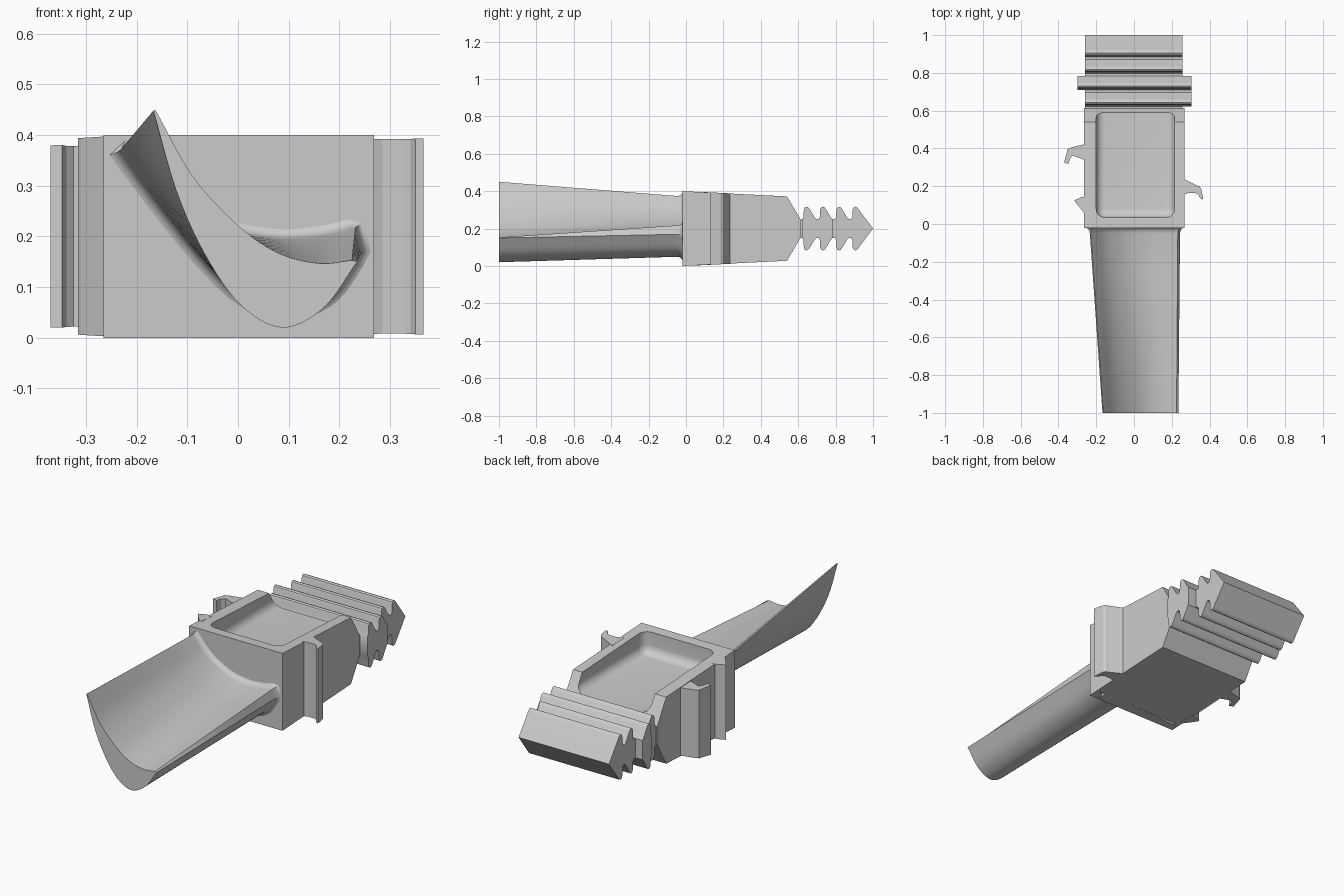
import bpy, bmesh
from mathutils import Vector

if "Cube" in bpy.data.objects:
    bpy.data.objects.remove(bpy.data.objects["Cube"])

MID = 0.2  # mid height of the platform and root


def finish(name, bm, smooth=False):
    bmesh.ops.recalc_face_normals(bm, faces=bm.faces)
    me = bpy.data.meshes.new(name)
    bm.to_mesh(me)
    bm.free()
    ob = bpy.data.objects.new(name, me)
    bpy.context.collection.objects.link(ob)
    bpy.ops.object.select_all(action='DESELECT')
    ob.select_set(True)
    bpy.context.view_layer.objects.active = ob
    if smooth:
        bpy.ops.object.shade_smooth_by_angle(angle=0.6)
    return ob


def prism(name, lower, upper, smooth=False):
    bm = bmesh.new()
    a = [bm.verts.new(p) for p in lower]
    b = [bm.verts.new(p) for p in upper]
    n = len(a)
    for i in range(n):
        bm.faces.new((a[i], a[(i + 1) % n], b[(i + 1) % n], b[i]))
    bm.faces.new(a[::-1])
    bm.faces.new(b)
    return finish(name, bm, smooth)


def along_x(name, half, x0, x1, smooth=False):
    # half profile of (y, half thickness), mirrored about mid height
    pts = [(y, MID + t) for y, t in half]
    pts += [(y, MID - t) for y, t in reversed(half) if t > 0]
    return prism(name, [(x0, y, z) for y, z in pts], [(x1, y, z) for y, z in pts], smooth)


def spline(pts, n):
    p = [Vector(q) for q in pts]
    p = [2 * p[0] - p[1]] + p + [2 * p[-1] - p[-2]]
    out = []
    for k in range(n + 1):
        f = k / n * (len(p) - 3)
        i = min(int(f), len(p) - 4)
        t = f - i
        a, b, c, d = p[i:i + 4]
        out.append(0.5 * (2 * b + (c - a) * t + (2 * a - 5 * b + 4 * c - d) * t * t
                          + (3 * b - a - 3 * c + d) * t ** 3))
    return out


# Airfoil: tip and root sections, lofted, with a flared fillet at the platform
N = 32
tip = (spline([(-.163, .45), (-.09, .32), (0, .222), (.08, .167), (.16, .147), (.225, .153)], N)
       + spline([(.235, .15), (.17, .06), (.09, .02), (.01, .06), (-.06, .155), (-.12, .285), (-.167, .448)], N))
root = (spline([(-.23, .372), (-.15, .285), (-.04, .22), (.07, .197), (.16, .202), (.232, .219)], N)
        + spline([(.244, .17), (.18, .082), (.09, .05), (.01, .08), (-.07, .155), (-.16, .265), (-.236, .366)], N))
M = len(tip)


def offset(sec, d):
    out = []
    for i, p in enumerate(sec):
        t = (sec[(i + 1) % M] - sec[i - 1]).normalized()
        out.append(p + Vector((-t.y, t.x)) * d)
    return out


bm = bmesh.new()
rings = []
for y, d in [(-1, 0), (-.75, 0), (-.5, 0), (-.25, 0), (-.05, 0), (-.038, .002),
             (-.029, .006), (-.023, .012), (-.02, .018), (-.01, .018)]:
    f = min(1, (y + 1) / .98)
    sec = offset([a.lerp(b, f) for a, b in zip(tip, root)], d)
    rings.append([bm.verts.new((p.x, y, p.y)) for p in sec])
for a, b in zip(rings, rings[1:]):
    for i in range(M):
        bm.faces.new((a[i], a[(i + 1) % M], b[(i + 1) % M], b[i]))
for r in (rings[0], rings[-1]):
    for i in range(N):
        bm.faces.new((r[i], r[i + 1], r[M - 2 - i], r[M - 1 - i]))
finish("airfoil", bm, True)

# Platform and shank block with a rounded pocket above and below
shank = along_x("shank", [(-.02, .2), (.54, .172), (.615, .045)], -.265, .268)
for s in (1, -1):
    bm = bmesh.new()
    bmesh.ops.create_cube(bm, size=1)
    for v in bm.verts:
        v.co = (.0075 + v.co.x * .415, .3925 + v.co.y * .715, MID + s * (.235 + v.co.z * .3))
    bmesh.ops.bevel(bm, geom=bm.edges[:], offset=.045, segments=6, profile=.5, affect='EDGES')
    cutter = finish("pocket_cutter", bm)
    cutter.hide_render = True
    bpy.context.view_layer.objects.active = shank
    mod = shank.modifiers.new("pocket", 'BOOLEAN')
    mod.operation = 'DIFFERENCE'
    mod.solver = 'MANIFOLD'
    mod.object = cutter
    bpy.ops.object.modifier_apply(modifier=mod.name)
    bpy.data.objects.remove(cutter)
bpy.ops.object.select_all(action='DESELECT')
shank.select_set(True)
bpy.ops.object.shade_smooth_by_angle(angle=0.5)


# Fir-tree root: repeated rounded teeth ending in a wedge
def teeth(first, last):
    out = []
    for i in range(first, last + 1):
        p = .622 + .087 * i
        out += [(p, .05), (p + .006, .06), (p + .008, .1), (p + .013, .112), (p + .022, .117),
                (p + .032, .113), (p + .039, .104), (p + .064, .062), (p + .074, .05)]
    return out


along_x("root_teeth", [(.58, .045)] + teeth(0, 3)[:-2] + [(1, 0)], -.26, .257, True)
along_x("root_step_right", teeth(0, 1), .2, .305, True)
along_x("root_step_left", teeth(1, 1), -.3, -.2, True)

# Side seal hooks, following the taper of the shank
flanges = {
    "hook_left": ([(-.25, .425), (-.335, .405), (-.352, .395), (-.37, .325), (-.347, .318),
                   (-.338, .35), (-.325, .362), (-.25, .335)], .008),
    "hook_right": ([(.25, .245), (.33, .205), (.348, .198), (.357, .185), (.366, .13), (.35, .137),
                    (.34, .155), (.325, .163), (.285, .163), (.25, .15)], 0),
    "seal_lip_left": ([(-.25, .145), (-.28, .142), (-.316, .125), (-.31, .115), (-.265, .06), (-.25, .06)], 0),
}
for name, (pts, inset) in flanges.items():
    h = [.2 - .05 * y - inset * .5 for x, y in pts]
    prism(name, [(x, y, MID - t) for (x, y), t in zip(pts, h)],
          [(x, y, MID + t) for (x, y), t in zip(pts, h)])
